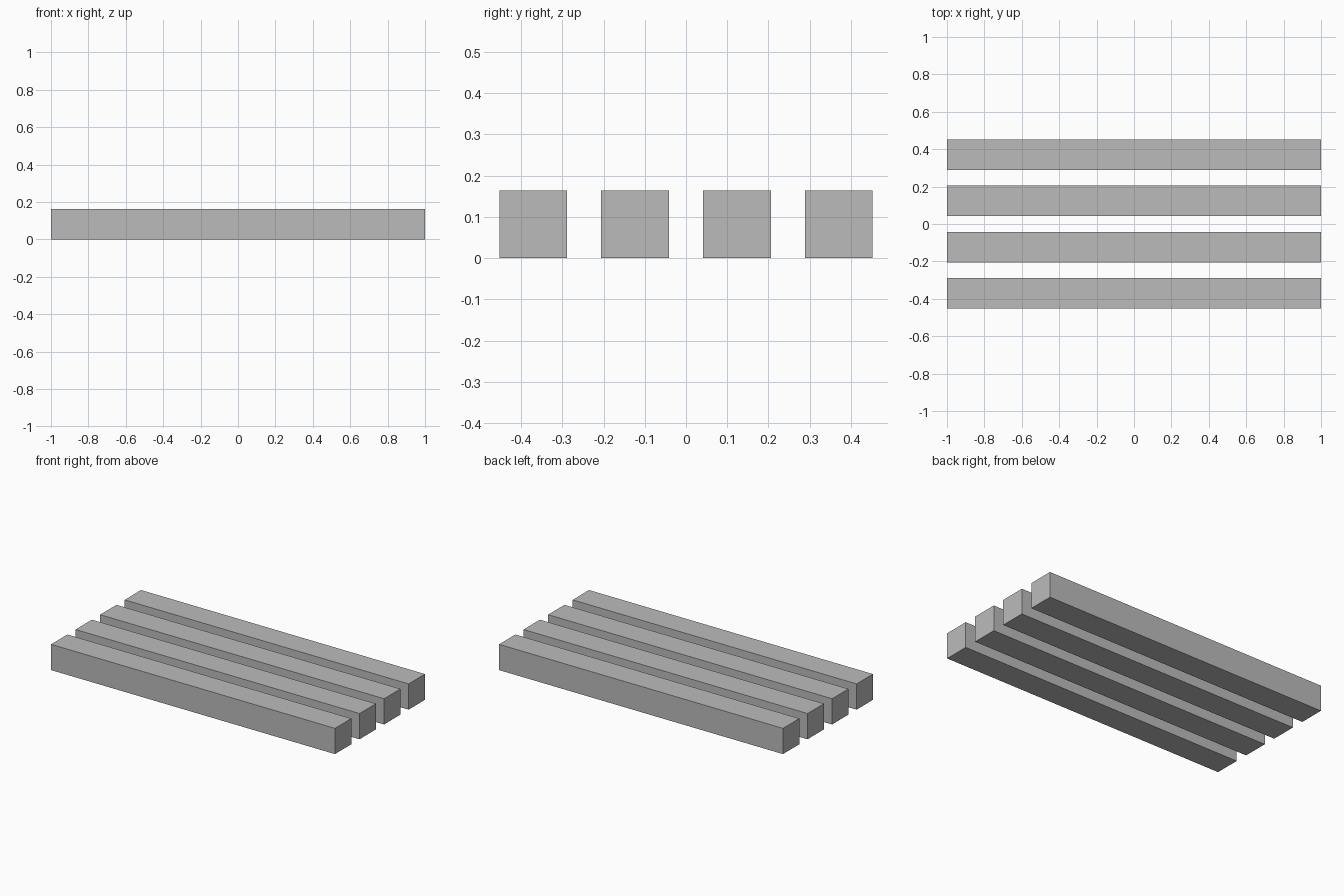
import bpy

# Remove the default cube only
cube = bpy.data.objects.get("Cube")
if cube:
    bpy.data.objects.remove(cube, do_unlink=True)

LENGTH, SIDE, PITCH, COUNT = 2.0, 0.164, 0.247, 4

# Plain grey material
grey = bpy.data.materials.new("plain_grey")
grey.use_nodes = True
colour = (0.5, 0.5, 0.5, 1.0)
grey.diffuse_color = colour
grey.node_tree.nodes["Principled BSDF"].inputs["Base Color"].default_value = colour

# Row of parallel square beams
for i in range(COUNT):
    y = (i - (COUNT - 1) / 2) * PITCH
    bpy.ops.mesh.primitive_cube_add(size=1, location=(0, y, SIDE / 2))
    beam = bpy.context.object
    beam.name = f"beam_{i + 1}"
    beam.scale = (LENGTH, SIDE, SIDE)
    bpy.ops.object.transform_apply(location=False, rotation=False, scale=True)
    beam.data.materials.append(grey)
